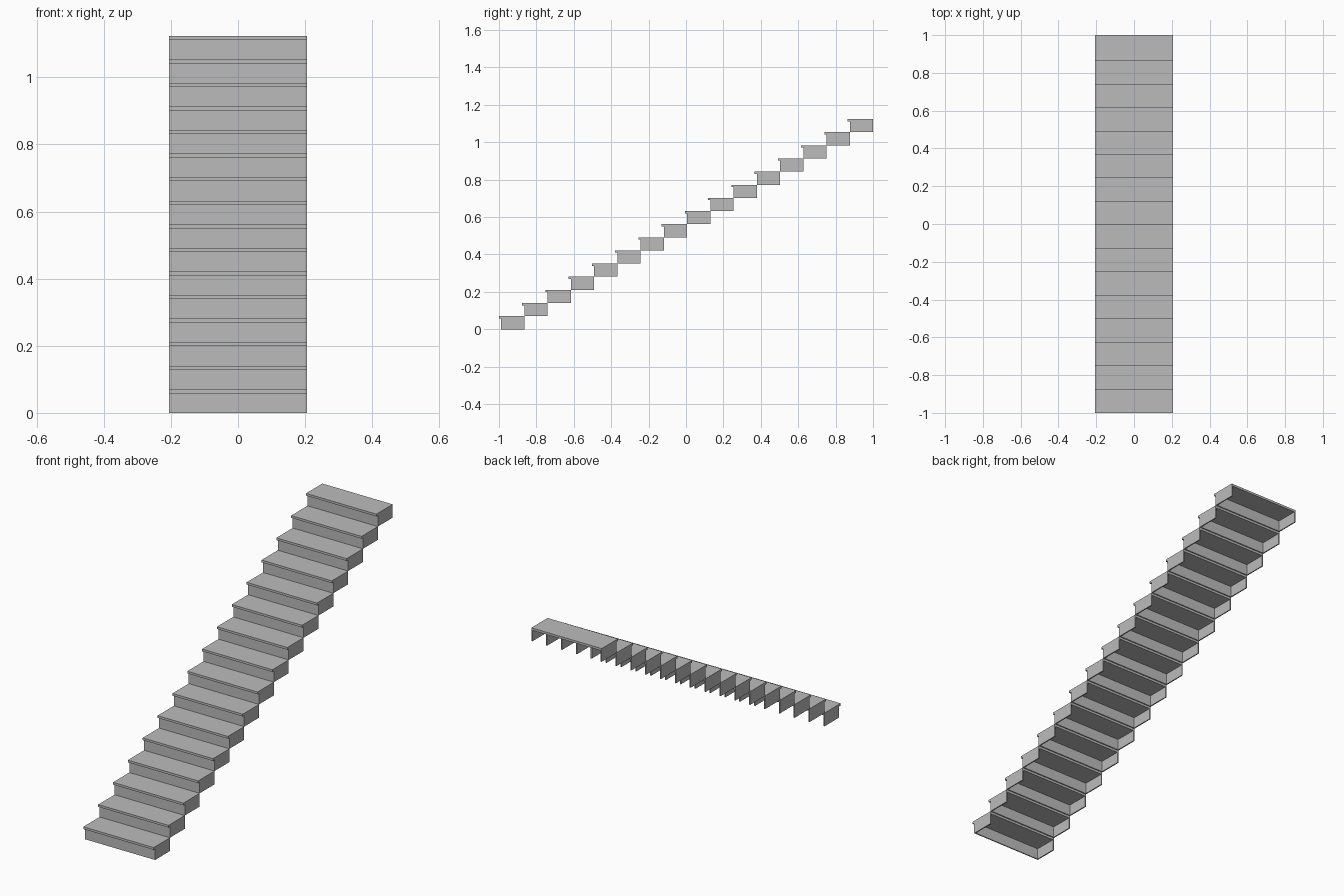
import bpy
import bmesh
from mathutils import Matrix, Vector

cube = bpy.data.objects.get("Cube")
if cube:
    bpy.data.objects.remove(cube, do_unlink=True)

STEPS = 16
HALF = 0.206            # half width of the flight
RISE = 1.124 / STEPS
NOSE = 0.012            # tread overhang in front of the riser
RUN = (2 - NOSE) / STEPS
TREAD = 0.012           # tread thickness
PANEL = 0.006           # riser and side panel thickness

gray = bpy.data.materials.new("plain gray")
gray.use_nodes = True
color = (0.5, 0.5, 0.5, 1)
gray.diffuse_color = color
gray.node_tree.nodes["Principled BSDF"].inputs["Base Color"].default_value = color


def box(name, low, high):
    """Axis-aligned box between two corners."""
    low, high = Vector(low), Vector(high)
    bm = bmesh.new()
    matrix = Matrix.Translation((low + high) / 2) @ Matrix.Diagonal((*(high - low), 1))
    bmesh.ops.create_cube(bm, size=1, matrix=matrix)
    mesh = bpy.data.meshes.new(name)
    bm.to_mesh(mesh)
    bm.free()
    mesh.materials.append(gray)
    obj = bpy.data.objects.new(name, mesh)
    bpy.context.collection.objects.link(obj)
    return obj


# Each step is a hollow box, open below and behind
for i in range(STEPS):
    front = -1 + NOSE + i * RUN
    back = front + RUN
    bottom = i * RISE
    top = bottom + RISE
    under = top - TREAD
    n = i + 1

    # Tread with its projecting nosing
    box(f"tread_{n}", (-HALF, front - NOSE, under), (HALF, back, top))

    # Riser between the side panels
    inner = HALF - PANEL
    box(f"riser_{n}", (-inner, front, bottom), (inner, front + PANEL, under))

    # Side panels
    box(f"left_side_{n}", (inner, front, bottom), (HALF, back, under))
    box(f"right_side_{n}", (-HALF, front, bottom), (-inner, back, under))
